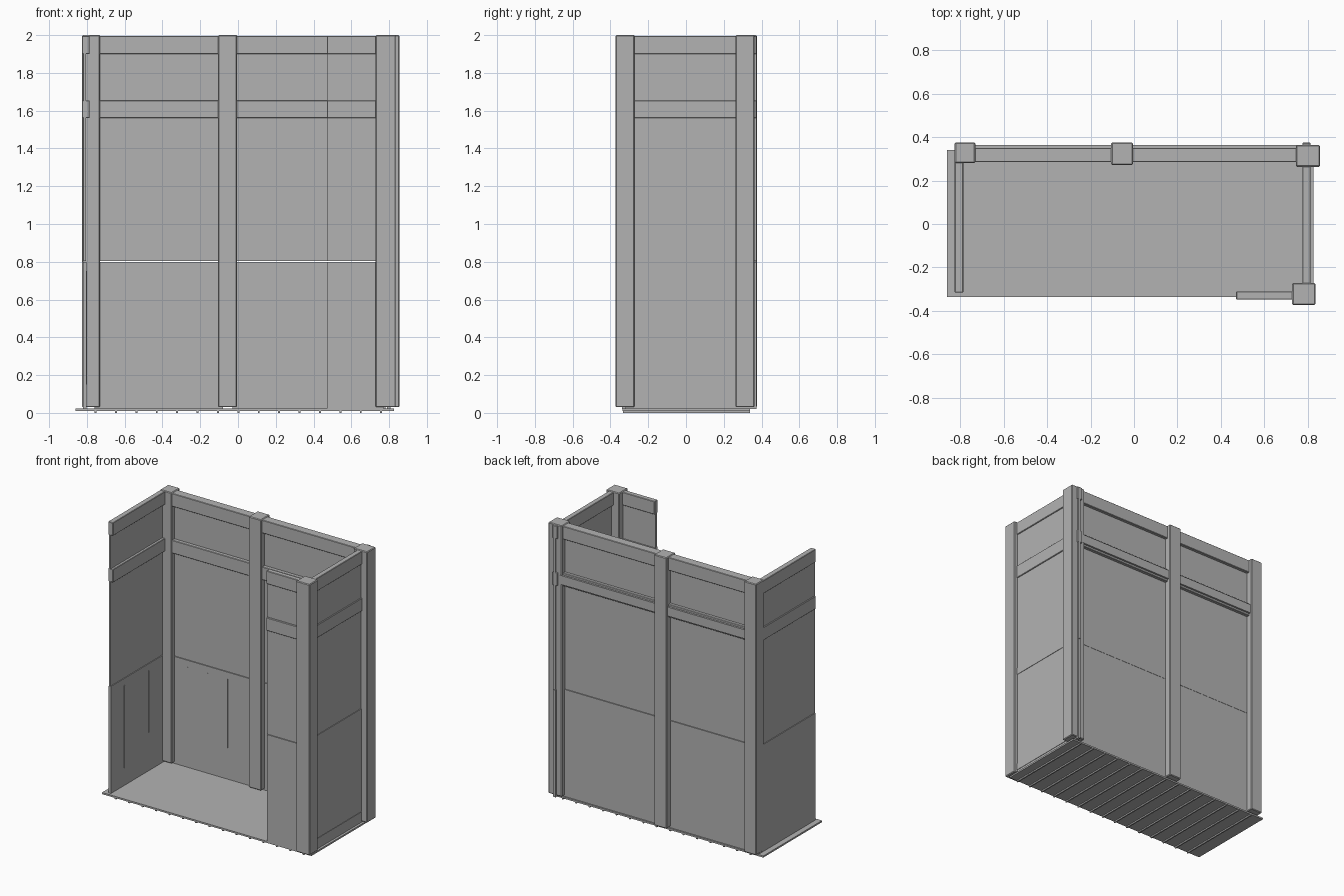
import bpy

cube = bpy.data.objects.get("Cube")
if cube:
    bpy.data.objects.remove(cube, do_unlink=True)

grey = bpy.data.materials.new("plain_grey")
grey.use_nodes = True
tone = (0.45, 0.45, 0.45, 1)
grey.diffuse_color = tone
grey.node_tree.nodes["Principled BSDF"].inputs["Base Color"].default_value = tone


def box(name, xs, ys, zs, bevel=0):
    """Box from its x, y and z ranges, with optional chamfered edges."""
    corners = [(x, y, z) for x in xs for y in ys for z in zs]
    faces = [(0, 1, 3, 2), (4, 6, 7, 5), (0, 4, 5, 1),
             (2, 3, 7, 6), (0, 2, 6, 4), (1, 5, 7, 3)]
    mesh = bpy.data.meshes.new(name)
    mesh.from_pydata(corners, [], faces)
    mesh.materials.append(grey)
    obj = bpy.data.objects.new(name, mesh)
    bpy.context.collection.objects.link(obj)
    if bevel:
        mod = obj.modifiers.new("worn_edges", "BEVEL")
        mod.width = bevel
        mod.segments = 1
    return obj


TOP_RAIL = (1.9, 1.995)
MID_RAIL = (1.56, 1.655)
LOWER = (0.02, 0.8)
MIDDLE = (0.803, 1.6)
UPPER = (1.6, 1.95)


def wall(name, axis, span, rail, sheet):
    """Stacked sheets with two rails; axis is the direction the wall runs."""
    def part(label, depth, zs, bevel=0):
        xs, ys = (span, depth) if axis == "x" else (depth, span)
        box(f"{name}_{label}", xs, ys, zs, bevel)

    near, far = sheet
    part("lower_sheet", (near - 0.002, far + 0.002), LOWER)
    part("middle_sheet", sheet, MIDDLE)
    part("upper_sheet", sheet, UPPER)
    part("top_rail", rail, TOP_RAIL, 0.003)
    part("middle_rail", rail, MID_RAIL, 0.003)


# Floor sheet with thin runners underneath
box("floor", (-0.86, 0.825), (-0.335, 0.34), (0.01, 0.022))
for i in range(15):
    x = -0.754 + 0.108 * i
    box("floor_runner", (x - 0.005, x + 0.005), (-0.333, 0.338), (0, 0.011))

# Corner and middle posts
posts = {
    "back_right_post": ((-0.825, -0.73), (0.28, 0.375)),
    "back_middle_post": ((-0.105, -0.005), (0.272, 0.375)),
    "back_left_post": ((0.745, 0.855), (0.263, 0.363)),
    "front_left_post": ((0.728, 0.835), (-0.372, -0.272)),
}
for name, (xs, ys) in posts.items():
    box(name, xs, ys, (0.03, 2), 0.005)

# Back wall in two bays, with a wider lip behind the middle rail
for name, span in (("back_wall_right", (-0.76, -0.08)),
                   ("back_wall_left", (-0.03, 0.78))):
    wall(name, "x", span, (0.285, 0.35), (0.312, 0.328))
    box(name + "_rail_lip", span, (0.32, 0.364), (1.575, 1.64))

# Side walls and the short front wall
wall("right_wall", "y", (-0.315, 0.33), (-0.825, -0.785), (-0.818, -0.804))
wall("left_wall", "y", (-0.32, 0.374), (0.775, 0.813), (0.79, 0.806))
wall("front_wall", "x", (0.47, 0.77), (-0.347, -0.31), (-0.336, -0.318))

# Shallow cross battens outside the left wall
for z in (0.8, 0.05):
    box("left_wall_batten", (0.8, 0.811), (-0.3, 0.3), (z, z + 0.05))

# Thin board seams on the inside of the lower sheets
for x, low in ((-0.62, 0.25), (-0.46, 0.55), (-0.3, 0.25)):
    box("back_wall_seam", (x - 0.002, x + 0.002), (0.307, 0.312), (low, 0.75))
for y, low in ((-0.16, 0.15), (0.12, 0.3)):
    box("right_wall_seam", (-0.804, -0.799), (y - 0.002, y + 0.002), (low, 0.75))
